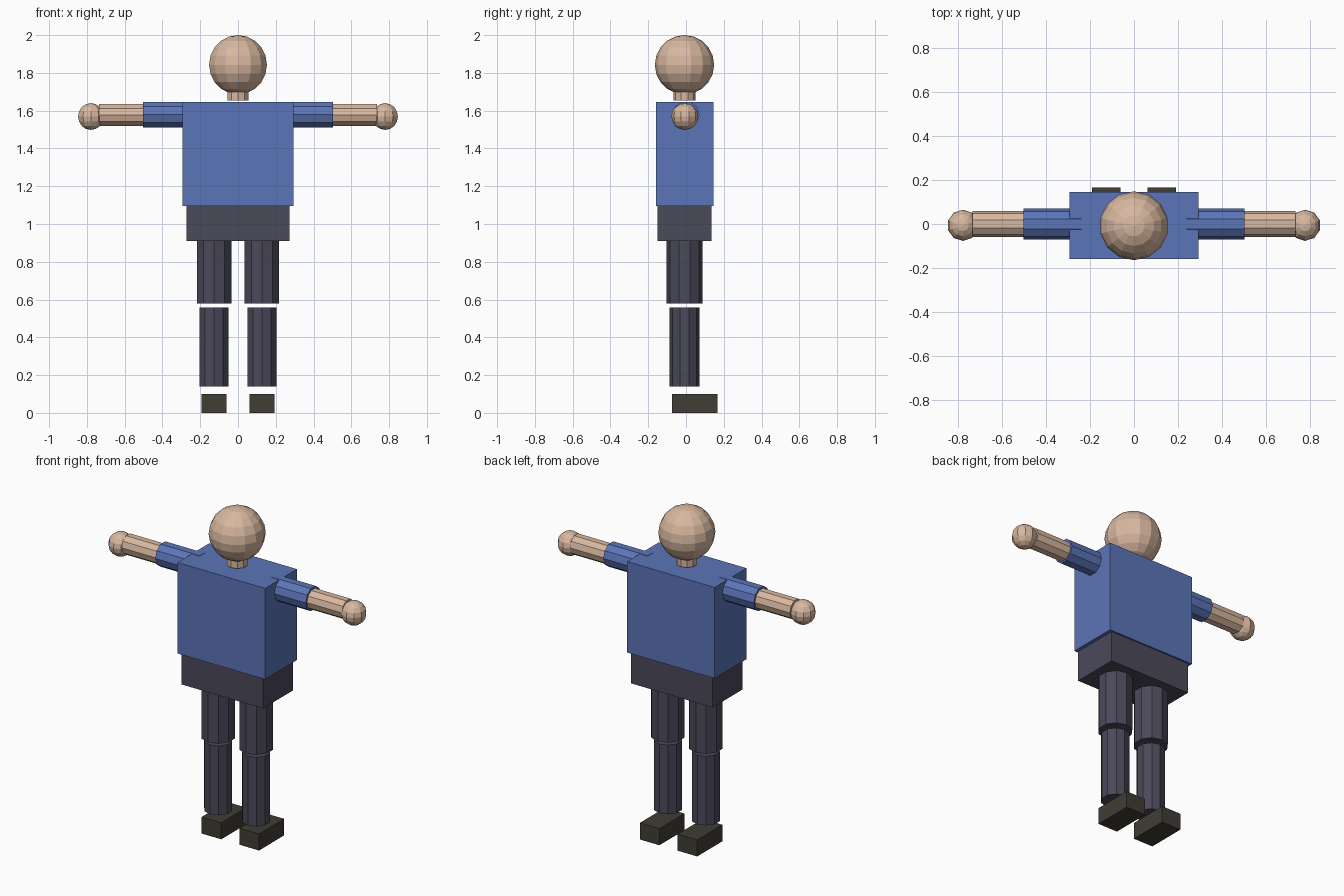
import bpy
import math

if "Cube" in bpy.data.objects:
    bpy.data.objects.remove(bpy.data.objects["Cube"])

CY = -0.008   # body centre line, front to back


def material(name, rgb):
    m = bpy.data.materials.new(name)
    m.diffuse_color = (*rgb, 1.0)
    m.use_nodes = True
    m.node_tree.nodes["Principled BSDF"].inputs["Base Color"].default_value = m.diffuse_color
    return m


SKIN = material("skin", (0.69, 0.48, 0.352))
SHIRT = material("blue_shirt", (0.105, 0.178, 0.479))
TROUSERS = material("dark_trousers", (0.07, 0.067, 0.102))
SHOE = material("brown_shoe", (0.052, 0.046, 0.035))


def finish(name, mat):
    ob = bpy.context.object
    ob.name = name
    ob.data.materials.append(mat)
    return ob


def box(name, mat, x, y, z):
    """Box between the (min, max) pairs given for each axis."""
    bpy.ops.mesh.primitive_cube_add(size=1, location=[(a + b) / 2 for a, b in (x, y, z)])
    ob = finish(name, mat)
    ob.scale = [b - a for a, b in (x, y, z)]
    return ob


def post(name, mat, x, r, z0, z1, sides=10):
    """Upright cylinder."""
    bpy.ops.mesh.primitive_cylinder_add(vertices=sides, radius=r, depth=z1 - z0,
                                        location=(x, CY, (z0 + z1) / 2))
    return finish(name, mat)


def sleeve(name, mat, x0, x1, r, z, sides=10):
    """Cylinder lying along x."""
    bpy.ops.mesh.primitive_cylinder_add(vertices=sides, radius=r, depth=abs(x1 - x0),
                                        location=((x0 + x1) / 2, 0, z),
                                        rotation=(0, math.pi / 2, 0))
    return finish(name, mat)


def ball(name, mat, loc, r, segments, rings):
    bpy.ops.mesh.primitive_uv_sphere_add(segments=segments, ring_count=rings,
                                         radius=r, location=loc)
    return finish(name, mat)


# Head, neck and trunk
ball("head", SKIN, (0, CY, 1.843), 0.157, 14, 10)
post("neck", SKIN, 0, 0.058, 1.655, 1.74)
box("torso", SHIRT, (-0.293, 0.293), (-0.16, 0.145), (1.095, 1.645))
box("pelvis", TROUSERS, (-0.273, 0.273), (-0.151, 0.135), (0.91, 1.095))

# Arms, legs and feet, one set per side
for side, s in (("left", -1), ("right", 1)):
    sleeve(side + "_upper_arm", SHIRT, s * 0.24, s * 0.503, 0.0715, 1.579)
    sleeve(side + "_forearm", SKIN, s * 0.48, s * 0.736, 0.06, 1.577)
    ball(side + "_hand", SKIN, (s * 0.779, CY + 0.002, 1.569), 0.071, 10, 8)
    post(side + "_thigh", TROUSERS, s * 0.127, 0.096, 0.58, 0.912)
    post(side + "_shin", TROUSERS, s * 0.127, 0.08, 0.14, 0.558)
    x = sorted((s * 0.061, s * 0.192))
    box(side + "_shoe", SHOE, x, (-0.073, 0.167), (0, 0.1))
